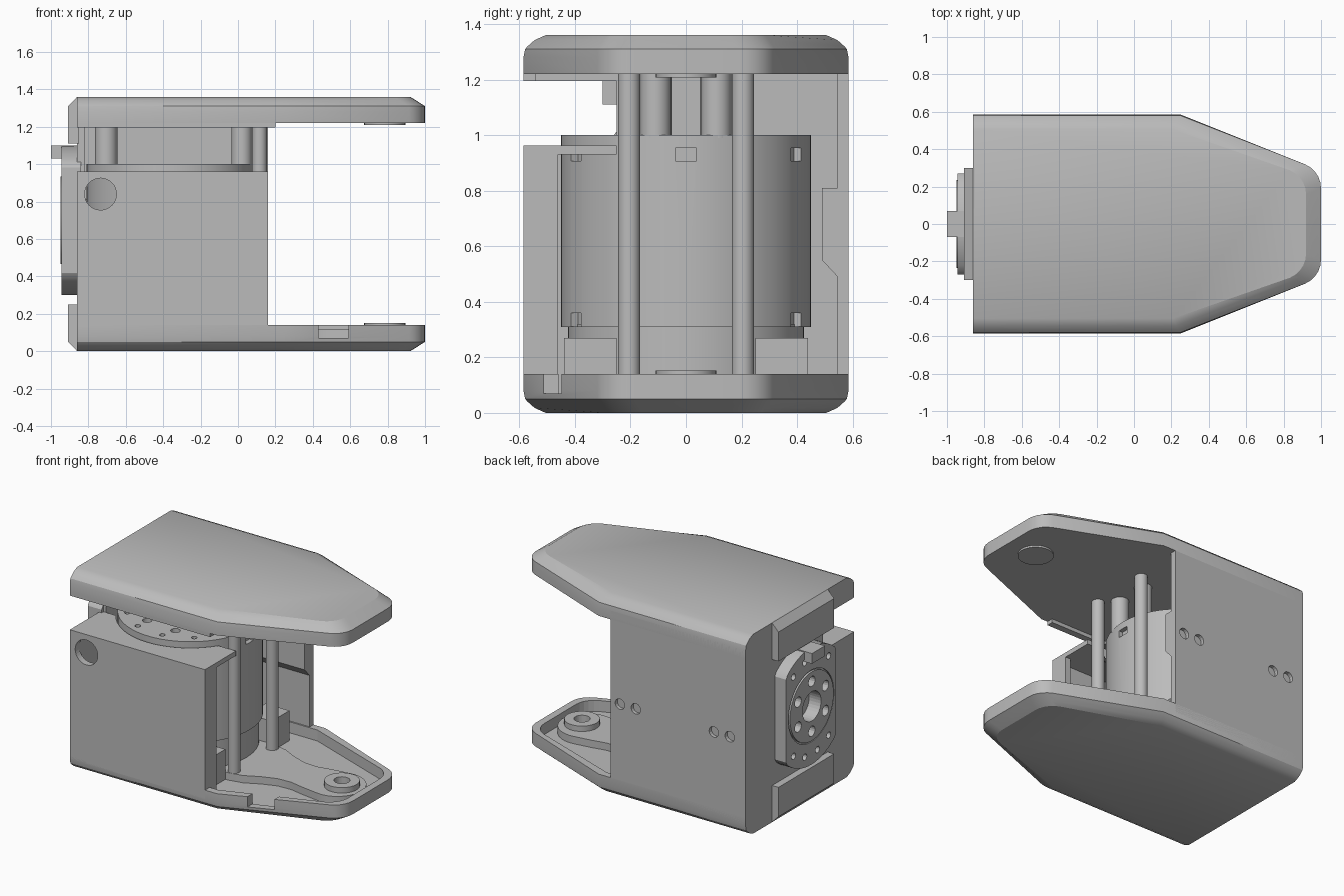
import bpy, bmesh, math
from mathutils import Matrix, Vector

cube = bpy.data.objects.get("Cube")
if cube:
    bpy.data.objects.remove(cube, do_unlink=True)

grey = bpy.data.materials.new("machined_grey")
grey.use_nodes = True
COLOUR = (0.5, 0.5, 0.5, 1)
grey.diffuse_color = COLOUR
grey.node_tree.nodes["Principled BSDF"].inputs["Base Color"].default_value = COLOUR

HEIGHT = 1.36
MOTOR_X = -0.36
# Half turn about x that carries the lower tray onto the upper one
TURN = Matrix.Translation((0, 0, HEIGHT)) @ Matrix.Rotation(math.pi, 4, 'X')


def finish(name, bm, helper=False):
    bmesh.ops.recalc_face_normals(bm, faces=bm.faces)
    mesh = bpy.data.meshes.new(name)
    bm.to_mesh(mesh)
    bm.free()
    obj = bpy.data.objects.new(name, mesh)
    bpy.context.collection.objects.link(obj)
    mesh.materials.append(grey)
    if helper:
        obj.hide_render = True
        obj.hide_viewport = True
    return obj


def loft(rings):
    """Skin a stack of matching closed rings and cap both ends."""
    bm = bmesh.new()
    rows = [[bm.verts.new(p) for p in ring] for ring in rings]
    n = len(rows[0])
    for a, b in zip(rows, rows[1:]):
        for i in range(n):
            j = (i + 1) % n
            bm.faces.new((a[i], a[j], b[j], b[i]))
    bm.faces.new(rows[0])
    bm.faces.new(rows[-1])
    return bm


def prism(name, pts, lo, hi, axis='Z', helper=False):
    place = {'Z': lambda u, v, w: (u, v, w), 'X': lambda u, v, w: (w, u, v),
             'Y': lambda u, v, w: (u, w, v)}[axis]
    return finish(name, loft([[place(u, v, w) for u, v in pts] for w in (lo, hi)]), helper)


def box(name, x, y, z, helper=False):
    return prism(name, [(x[0], y[0]), (x[1], y[0]), (x[1], y[1]), (x[0], y[1])], *z, helper=helper)


def circle(u, v, r, n=32):
    return [(u + r * math.cos(math.tau * i / n), v + r * math.sin(math.tau * i / n)) for i in range(n)]


def cut(obj, *cutters):
    for c in cutters:
        mod = obj.modifiers.new("cut", 'BOOLEAN')
        mod.operation = 'DIFFERENCE'
        mod.solver = 'EXACT'
        mod.object = c


def holes(name, centres, r, lo, hi, axis='Z'):
    """One cutter mesh holding many separate round pins."""
    bm = bmesh.new()
    for u, v in centres:
        pin = prism("pin", circle(u, v, r, 16), lo, hi, axis)
        bm.from_mesh(pin.data)
        bpy.data.objects.remove(pin)
    return finish(name, bm, True)


def ring_points(u, v, r, n, start=0.0):
    return circle(u, v, r, n) if not start else [
        (u + r * math.cos(math.tau * i / n + start), v + r * math.sin(math.tau * i / n + start))
        for i in range(n)]


def turned_copy(obj, name):
    twin = obj.copy()
    twin.name = name
    bpy.context.collection.objects.link(twin)
    twin.matrix_world = TURN
    return twin


# Tray outline: straight sides, tapering to a rounded nose
def outline(side, nose, z, back=-0.86):
    half = [(back, 0.585 - side), (0.25 - 0.5 * nose, 0.585 - side)]
    for t in range(6):
        a = math.radians(67 - 67 * t / 5)
        half.append((0.86 - nose + 0.14 * math.cos(a), 0.19 - 0.4 * nose + 0.14 * math.sin(a)))
    return [(x, y, z) for x, y in half] + [(x, -y, z) for x, y in reversed(half)]


tray = finish("lower_tray", loft([outline(s, n, z) for s, n, z in (
    (0.08, 0.08, 0), (0.04, 0.05, 0.018), (0.015, 0.016, 0.04), (0.006, 0, 0.05), (0, 0, 0.08), (0, 0, 0.14))]))
cut(tray,
    finish("tray_hollow", loft([outline(0.05, 0.05, z, -0.82) for z in (0.065, 0.3)]), True),
    box("rim_notch", (0.43, 0.59), (-0.62, -0.37), (0.07, 0.3), True))
turned_copy(tray, "upper_tray")

# Raised pad with a narrow neck, and the pivot boss on it
half = [(-0.1, 0.25), (0.1, 0.25), (0.2, 0.23), (0.3, 0.18), (0.4, 0.145), (0.5, 0.14), (0.6, 0.16)]
half += [(0.75 + 0.18 * math.cos(a), 0.18 * math.sin(a)) for a in (math.radians(100 - 12 * i) for i in range(9))]
pad = prism("lower_pad", half + [(x, -y) for x, y in reversed(half)], 0.05, 0.115)
boss = prism("lower_boss", circle(0.785, 0, 0.11), 0.1, 0.152)
pivot = prism("pivot_hole", circle(0.785, 0, 0.05), 0.075, 0.3, helper=True)
cut(pad, pivot)
cut(boss, pivot)
turned_copy(pad, "upper_pad")
turned_copy(boss, "upper_boss")

# Housing walls
front = box("front_wall", (-0.86, 0.16), (-0.585, -0.54), (0.08, 0.962))
cut(front, prism("port_cutter", circle(-0.735, 0.84, 0.085), -0.7, -0.5, 'Y', True))
box("front_wall_rib", (0.12, 0.16), (-0.56, -0.46), (0.07, 0.95))
shelf = box("shelf", (-0.85, 0.16), (-0.56, -0.25), (0.93, 0.962))
cut(shelf, prism("shelf_cutter", circle(MOTOR_X, 0, 0.46, 64), 0.8, 1.1, helper=True))
screws = [(x, 0.66) for x in (0.09, -0.03, -0.62, -0.74)]
back = box("back_wall", (-0.86, 0.16), (0.545, 0.585), (0.08, 1.28))
cut(back, holes("screw_cutter", screws, 0.036, 0.56, 0.7, 'Y'))
prism("back_wall_rib", [(0.555, 0.48), (0.49, 0.55), (0.49, 0.81), (0.555, 0.81)], -0.82, 0.16, 'X')
prism("end_wall", [(-0.585, 0.08), (0.585, 0.08), (0.585, 1.28), (-0.25, 1.28), (-0.25, 0.962),
                   (-0.585, 0.962)], -0.86, -0.82, 'X')
box("upper_front_lip", (-0.86, 0.2), (-0.585, -0.54), (1.195, 1.23))
box("upper_end_lip", (-0.86, -0.82), (-0.585, -0.25), (1.195, 1.23))

# Chamfered blocks on the end wall
block = finish("lower_end_block", loft([[(x, s * y, z) for x, z in (
    (-0.85, 0.0), (-0.86, 0.0), (-0.908, 0.05), (-0.908, 0.25), (-0.85, 0.25))]
    for s, y in ((-1, 0.3), (1, 0.3))]))
turned_copy(block, "upper_end_block")

# Output flange: a disc with flattened sides, bored face and key
flange_pts = [(max(-0.27, min(0.27, y)), z) for y, z in circle(0, 0.7, 0.4, 64)]
flange = prism("output_flange", flange_pts, -0.945, -0.84, 'X')
outer = [(0.33 * math.cos(a), 0.7 + 0.33 * math.sin(a))
         for a in (math.radians(b + d) for b in (90, 270) for d in (-35, -12, 12, 35))]
cut(flange,
    prism("face_recess", circle(0, 0.7, 0.245, 48), -1, -0.935, 'X', True),
    prism("flange_bore", circle(0, 0.7, 0.1), -1, -0.8, 'X', True),
    holes("flange_bolts", ring_points(0, 0.7, 0.17, 6, math.pi / 6), 0.035, -1, -0.89, 'X'),
    holes("flange_pins", outer, 0.022, -1, -0.9, 'X'))
face = prism("flange_face", circle(0, 0.7, 0.235, 48), -0.95, -0.9, 'X')
cut(face,
    bpy.data.objects["flange_bore"], bpy.data.objects["flange_bolts"])
box("flange_key", (-1.0, -0.88), (-0.07, 0.07), (1.03, 1.1))

# Motor: base, body and drilled top flange
prism("motor_base", circle(MOTOR_X, 0, 0.425, 64), 0.06, 0.32)
body = prism("motor_body", circle(MOTOR_X, 0, 0.45, 64), 0.31, 0.965)
slots = bmesh.new()
for angle, z in ((0, 0.93), (62, 0.93), (-62, 0.93), (62, 0.335), (-62, 0.335)):
    turn = Matrix.Rotation(math.radians(angle), 4, 'Z')
    spot = Matrix.Translation((MOTOR_X, 0, z)) @ turn @ Matrix.Translation((0.45, 0, 0))
    bmesh.ops.create_cube(slots, size=1, matrix=spot @ Matrix.Diagonal((0.06, 0.075, 0.048, 1)))
cut(body, finish("motor_slots", slots, True))
top = prism("motor_top", circle(MOTOR_X, 0, 0.45, 64), 0.96, 1.0)
cut(top,
    prism("hub_recess", circle(MOTOR_X, 0, 0.19), 0.975, 1.1, helper=True),
    holes("top_bolts", ring_points(MOTOR_X, 0, 0.3, 8, 0.3), 0.03, 0.97, 1.1),
    holes("top_pins", ring_points(MOTOR_X, 0, 0.39, 12, 0.15), 0.018, 0.97, 1.1))
hub = prism("motor_hub", circle(MOTOR_X, 0, 0.14), 0.965, 0.995)
cut(hub, prism("hub_bore", circle(MOTOR_X, 0, 0.07), 0.97, 1.1, helper=True))

# Posts and feet, mirrored front to back
for side, word in ((-1, "front"), (1, "back")):
    prism(word + "_tall_post", circle(0.115, side * 0.205, 0.04), 0.05, 1.3)
    prism(word + "_inner_post", circle(0.02, side * 0.11, 0.055), 0.99, 1.3)
    prism(word + "_end_post", circle(-0.705, side * 0.11, 0.06), 0.99, 1.3)
    y = sorted((side * 0.25, side * 0.44))
    box(word + "_foot", (-0.1, 0.08), y, (0.06, 0.27))

# Smooth the round parts while keeping edges crisp
bpy.ops.object.select_all(action='DESELECT')
for obj in bpy.context.scene.objects:
    if obj.type == 'MESH' and not obj.hide_render:
        obj.select_set(True)
        bpy.context.view_layer.objects.active = obj
bpy.ops.object.shade_smooth_by_angle(angle=math.radians(25))
